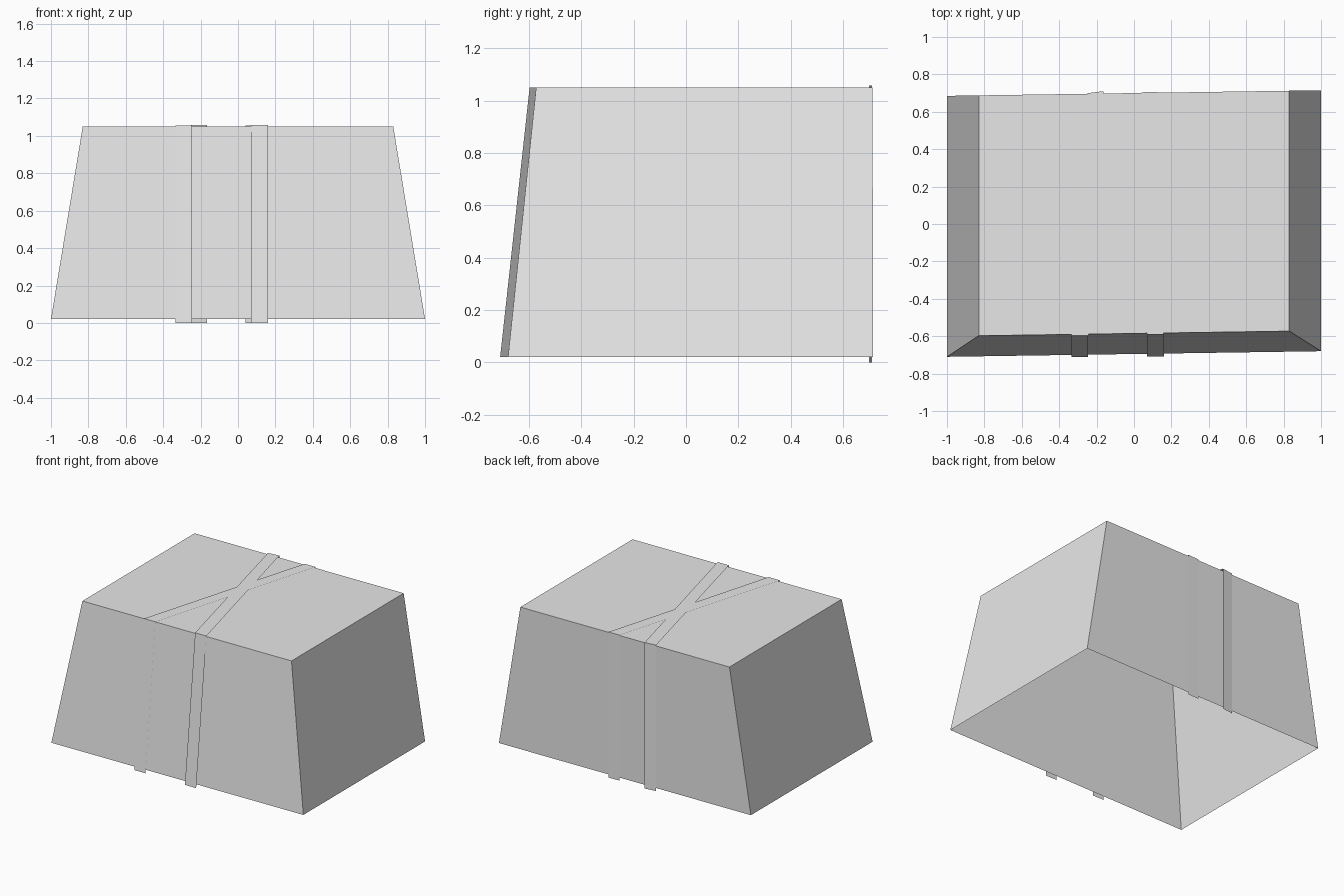
import bpy, bmesh

cube = bpy.data.objects.get("Cube")
if cube:
    bpy.data.objects.remove(cube, do_unlink=True)

# Single plain grey
grey = bpy.data.materials.new("light grey")
grey.use_nodes = True
colour = (0.8, 0.8, 0.8, 1)
grey.diffuse_color = colour
grey.node_tree.nodes["Principled BSDF"].inputs["Base Color"].default_value = colour

BASE, TOP = 0.02, 1.05   # heights of the open rim and the lid
SKEW = 0.015             # front and back walls turn slightly with x


def add_object(name, bm):
    mesh = bpy.data.meshes.new(name)
    bm.to_mesh(mesh)
    bm.free()
    mesh.materials.append(grey)
    obj = bpy.data.objects.new(name, mesh)
    bpy.context.collection.objects.link(obj)
    return obj


def ring(bm, half_width, front, back, z):
    """Four corners of a slightly skewed rectangle."""
    corners = ((-1, front), (1, front), (1, back), (-1, back))
    return [bm.verts.new((s * half_width, y + s * half_width * SKEW, z))
            for s, y in corners]


# Tapered hood: upright back, leaning front and sides, open underneath
bm = bmesh.new()
lower = ring(bm, 1.0, -0.695, 0.70, BASE)
upper = ring(bm, 0.83, -0.585, 0.70, TOP)
for i in range(4):
    j = (i + 1) % 4
    bm.faces.new((lower[i], lower[j], upper[j], upper[i]))
bm.faces.new(upper)
add_object("tapered_hood", bm)


def strap(name, front_x, back_x, front_low, front_high, back_y, z):
    """Thin band up the front, diagonally over the lid and down the back."""
    bm = bmesh.new()
    rails = []
    for fx, bx, by in zip(front_x, back_x, back_y):
        path = ((fx, front_low, 0), (fx, front_high, z), (bx, by, z), (bx, by, 0))
        rails.append([bm.verts.new(p) for p in path])
    left, right = rails
    for i in range(3):
        bm.faces.new((left[i], right[i], right[i + 1], left[i + 1]))
    add_object(name, bm)


# Two straps crossing on the lid
strap("strap_leaning_right", (0.07, 0.16), (-0.25, -0.165),
      -0.708, -0.591, (0.699, 0.71), 1.058)
strap("strap_leaning_left", (-0.335, -0.245), (0.04, 0.127),
      -0.71, -0.597, (0.704, 0.707), 1.055)
